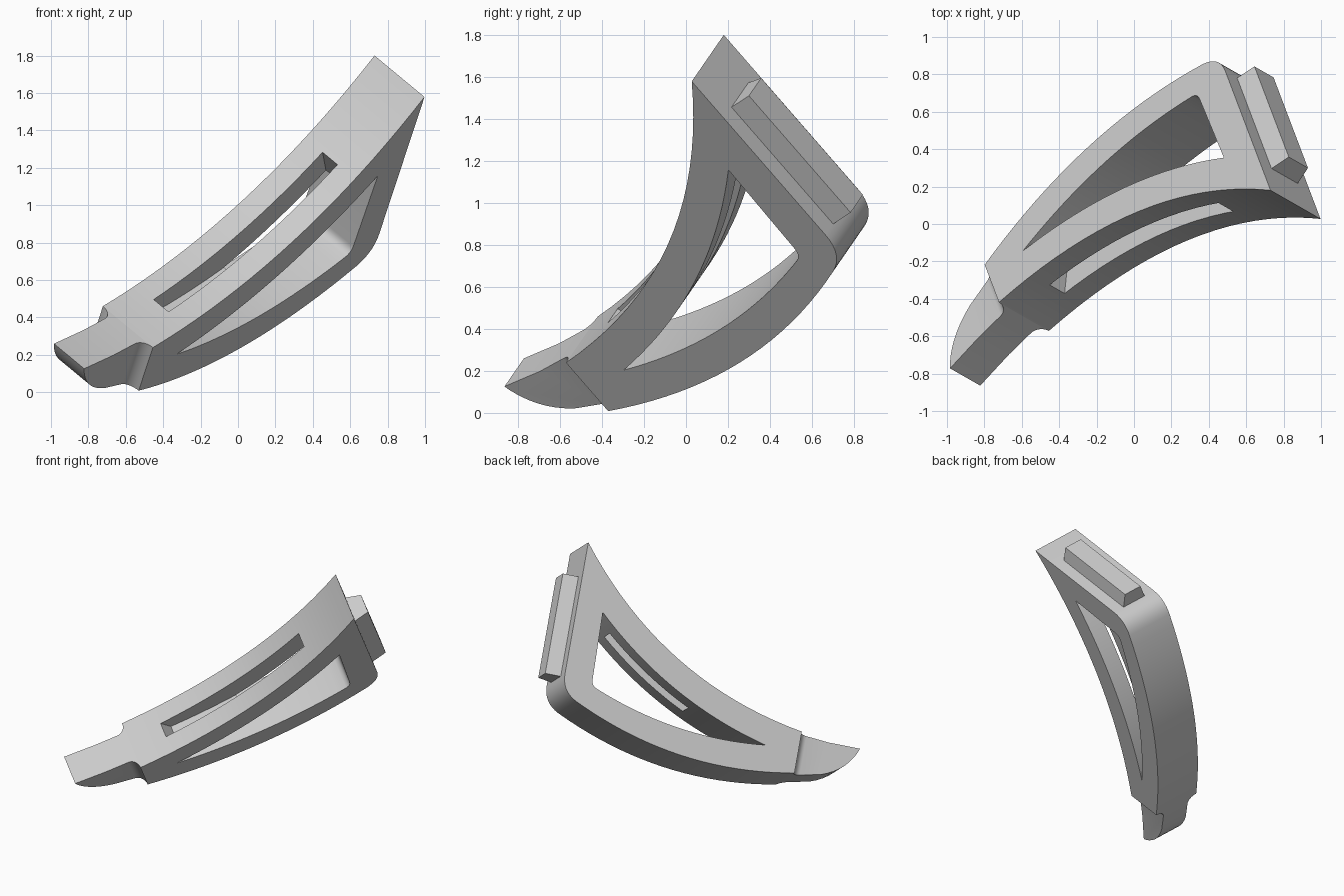
import bpy
from math import sin, cos, pi
from mathutils import Vector, Matrix

old = bpy.data.objects.get("Cube")
if old:
    bpy.data.objects.remove(old, do_unlink=True)

# Tilted frame: length runs to the tip, width across, height up the mounting face
width_dir = Vector((0.705, -0.403, -0.584)).normalized()
height_dir = Vector((0.242, -0.637, 0.731))
height_dir = (height_dir - width_dir * height_dir.dot(width_dir)).normalized()
length_dir = width_dir.cross(height_dir)
FRAME = Matrix.Translation((0.73, 0.18, 1.80)) @ Matrix(
    (length_dir, width_dir, height_dir)).transposed().to_4x4()
WIDTH = 0.379

grey = bpy.data.materials.new("plain grey")
grey.use_nodes = True
grey.diffuse_color = (0.6, 0.6, 0.6, 1)
grey.node_tree.nodes["Principled BSDF"].inputs["Base Color"].default_value = (0.6, 0.6, 0.6, 1)


def bow(a, b, sag, n=20):
    """Shallow curve from a to b, sinking by sag to the right of travel."""
    a, b = Vector(a), Vector(b)
    d = (b - a).normalized()
    side = Vector((d.y, -d.x))
    return [a.lerp(b, i / n) + side * sag * 4 * (i / n) * (1 - i / n) for i in range(n + 1)]


def bend(a, c, b, n=8):
    """Rounded corner from a to b around c."""
    a, c, b = Vector(a), Vector(c), Vector(b)
    return [a.lerp(c, i / n).lerp(c.lerp(b, i / n), i / n) for i in range(n + 1)]


def loft(name, low, high):
    """Solid between two matching outlines."""
    n = len(low)
    faces = [tuple(range(n)), tuple(range(2 * n - 1, n - 1, -1))]
    faces += [(i, i + n, (i + 1) % n + n, (i + 1) % n) for i in range(n)]
    mesh = bpy.data.meshes.new(name)
    mesh.from_pydata([tuple(p) for p in low + high], [], faces)
    mesh.materials.append(grey)
    obj = bpy.data.objects.new(name, mesh)
    bpy.context.collection.objects.link(obj)
    obj.matrix_world = FRAME
    bpy.context.view_layer.objects.active = obj
    bpy.ops.object.select_all(action="DESELECT")
    obj.select_set(True)
    bpy.ops.object.mode_set(mode="EDIT")
    bpy.ops.mesh.select_all(action="SELECT")
    bpy.ops.mesh.normals_make_consistent(inside=False)
    bpy.ops.object.mode_set(mode="OBJECT")
    return obj


def slab(name, outline, w0, w1):
    """Side outline extruded across the width."""
    return loft(name, [(p[0], w0, p[1]) for p in outline], [(p[0], w1, p[1]) for p in outline])


def cut(obj, cutter):
    cutter.hide_render = True
    mod = obj.modifiers.new("cut", "BOOLEAN")
    mod.operation, mod.solver, mod.object = "DIFFERENCE", "EXACT", cutter
    bpy.context.view_layer.objects.active = obj
    bpy.ops.object.modifier_apply(modifier=mod.name)
    bpy.data.objects.remove(cutter, do_unlink=True)


# Bracket body: hollow upper curve, rounded tip, bulging lower curve, rounded heel
upper = bow((0, 0), (1.833, -0.95), 0.215)
outline = upper + [Vector((2.07, -0.952)), Vector((2.31, -0.935))]
outline += bend((2.30, -0.965), (2.22, -1.15), (2.0, -1.22))[:-1]
outline += bow((1.833, -1.265), (0.12, -1.18), -0.14)
outline += bend((0.12, -1.18), (0, -1.13), (0, -1.0))[1:]
body = slab("curved_bracket", outline, 0, WIDTH)

# Triangular side opening
opening = bow((0.2, -0.48), (1.58, -1.12), 0.105)
opening += bow((1.58, -1.12), (0.25, -1.045), -0.085)[1:]
opening += bend((0.25, -1.045), (0.214, -1.03), (0.212, -0.99), 5)[1:]
cut(body, slab("opening_cutter", opening, -0.2, WIDTH + 0.2))

# Long slot through the upper bar, shallower towards the tip
down = Vector((-0.46, -0.888))
run = [p for p in bow((0, 0), (1.833, -0.95), 0.215, 60) if 0.41 < p.x < 1.59]
last = len(run) - 1
floor = [p + down * (0.30 - 0.17 * i / last) for i, p in enumerate(run)]
roof = [p - down * 0.1 for p in run]
cut(body, slab("slot_cutter", roof + floor[::-1], 0.133, 0.246))

# Shoulders that narrow the body into the tongue
for side in (0, 1):
    fillet = [(1.833 + 0.065 * (1 - cos(a)), 0.075 * sin(a))
              for a in [i * pi / 16 for i in range(9)]]
    shape = [(1.833, -0.1)] + fillet + [(2.5, 0.075), (2.5, -0.1)]
    shape = [(u, WIDTH - w if side else w) for u, w in shape]
    cut(body, loft("shoulder_cutter", [(u, w, -1.6) for u, w in shape],
                   [(u, w, -0.6) for u, w in shape]))

# Tapered mounting rail on the back face
rail = [(0.01, 0.087), (0.01, 0.291), (-0.11, 0.262), (-0.11, 0.117)]
loft("mounting_rail", [(u, w, -1.0) for u, w in rail], [(u, w, -0.24) for u, w in rail])

# Smooth the curves, keep the edges sharp
bpy.ops.object.select_all(action="DESELECT")
body.select_set(True)
bpy.context.view_layer.objects.active = body
bpy.ops.object.shade_smooth_by_angle(angle=0.5)
